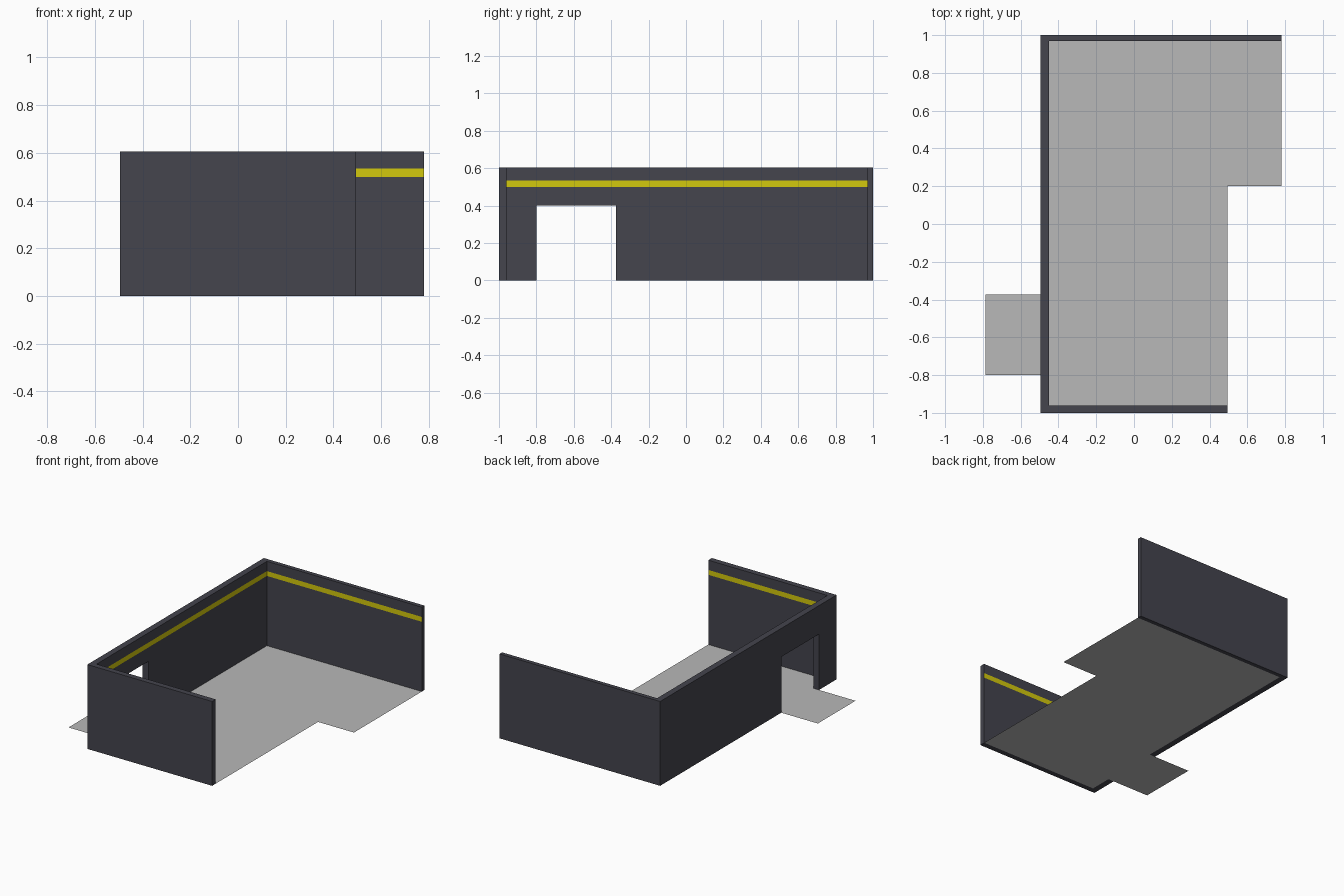
import bpy
import bmesh

cube = bpy.data.objects.get("Cube")
if cube:
    bpy.data.objects.remove(cube, do_unlink=True)


def material(name, colour):
    mat = bpy.data.materials.new(name)
    mat.use_nodes = True
    mat.diffuse_color = colour
    mat.node_tree.nodes["Principled BSDF"].inputs["Base Color"].default_value = colour
    return mat


def outline_object(name, points, height, mats, cuts=(), base=0.0):
    """Flat outline on the ground, optionally extruded and cut at given heights."""
    bm = bmesh.new()
    face = bm.faces.new([bm.verts.new((x, y, base)) for x, y in points])
    if height:
        top = bmesh.ops.extrude_face_region(bm, geom=[face], use_keep_orig=True)
        verts = [g for g in top["geom"] if isinstance(g, bmesh.types.BMVert)]
        bmesh.ops.translate(bm, vec=(0, 0, height), verts=verts)
        bmesh.ops.recalc_face_normals(bm, faces=bm.faces)
    for z in cuts:
        bmesh.ops.bisect_plane(bm, geom=bm.verts[:] + bm.edges[:] + bm.faces[:],
                               plane_co=(0, 0, z), plane_no=(0, 0, 1))
    mesh = bpy.data.meshes.new(name)
    bm.to_mesh(mesh)
    bm.free()
    for mat in mats:
        mesh.materials.append(mat)
    obj = bpy.data.objects.new(name, mesh)
    bpy.context.collection.objects.link(obj)
    return obj


charcoal = material("charcoal wall", (0.058, 0.058, 0.075, 1))
yellow = material("yellow stripe", (0.65, 0.58, 0.004, 1))
grey = material("grey floor", (0.48, 0.48, 0.48, 1))

# Main dimensions
OUT_X, IN_X = -0.495, -0.45
FRONT_IN, BACK_IN = -0.96, 0.97
FRONT_END, BACK_END = 0.495, 0.78
DOOR_A, DOOR_B, DOOR_H = -0.8, -0.373, 0.4
STRIPE_LOW, STRIPE_HIGH = 0.5, 0.535

# U-shaped walls, open towards +x
walls = outline_object("walls", [
    (OUT_X, -1), (FRONT_END, -1), (FRONT_END, FRONT_IN), (IN_X, FRONT_IN),
    (IN_X, BACK_IN), (BACK_END, BACK_IN), (BACK_END, 1), (OUT_X, 1)],
    0.605, [charcoal, yellow], cuts=(STRIPE_LOW, STRIPE_HIGH))

# Yellow stripe on the inward-facing sides only
for poly in walls.data.polygons:
    c, n = poly.center, poly.normal
    inward = (abs(c.y - FRONT_IN) < 0.001 or abs(c.y - BACK_IN) < 0.001
              or abs(c.x - IN_X) < 0.001)
    if inward and abs(n.z) < 0.1 and STRIPE_LOW < c.z < STRIPE_HIGH:
        poly.material_index = 1

# Doorway cut through the side wall
cutter = outline_object("doorway_cutter", [
    (OUT_X - 0.1, DOOR_A), (IN_X + 0.1, DOOR_A),
    (IN_X + 0.1, DOOR_B), (OUT_X - 0.1, DOOR_B)], DOOR_H + 0.1, [charcoal], base=-0.1)
cutter.hide_render = True
cut = walls.modifiers.new("doorway", 'BOOLEAN')
cut.operation = 'DIFFERENCE'
cut.solver = 'EXACT'
cut.object = cutter
bpy.context.view_layer.objects.active = walls
walls.select_set(True)
bpy.ops.object.modifier_apply(modifier=cut.name)
bpy.data.objects.remove(cutter, do_unlink=True)

# Thin floor with a step on the open side and an apron through the doorway
outline_object("floor", [
    (IN_X, FRONT_IN), (FRONT_END, FRONT_IN), (FRONT_END, 0.2), (BACK_END, 0.2),
    (BACK_END, BACK_IN), (IN_X, BACK_IN), (IN_X, DOOR_B), (-0.785, DOOR_B),
    (-0.785, DOOR_A), (IN_X, DOOR_A)], 0, [grey])
